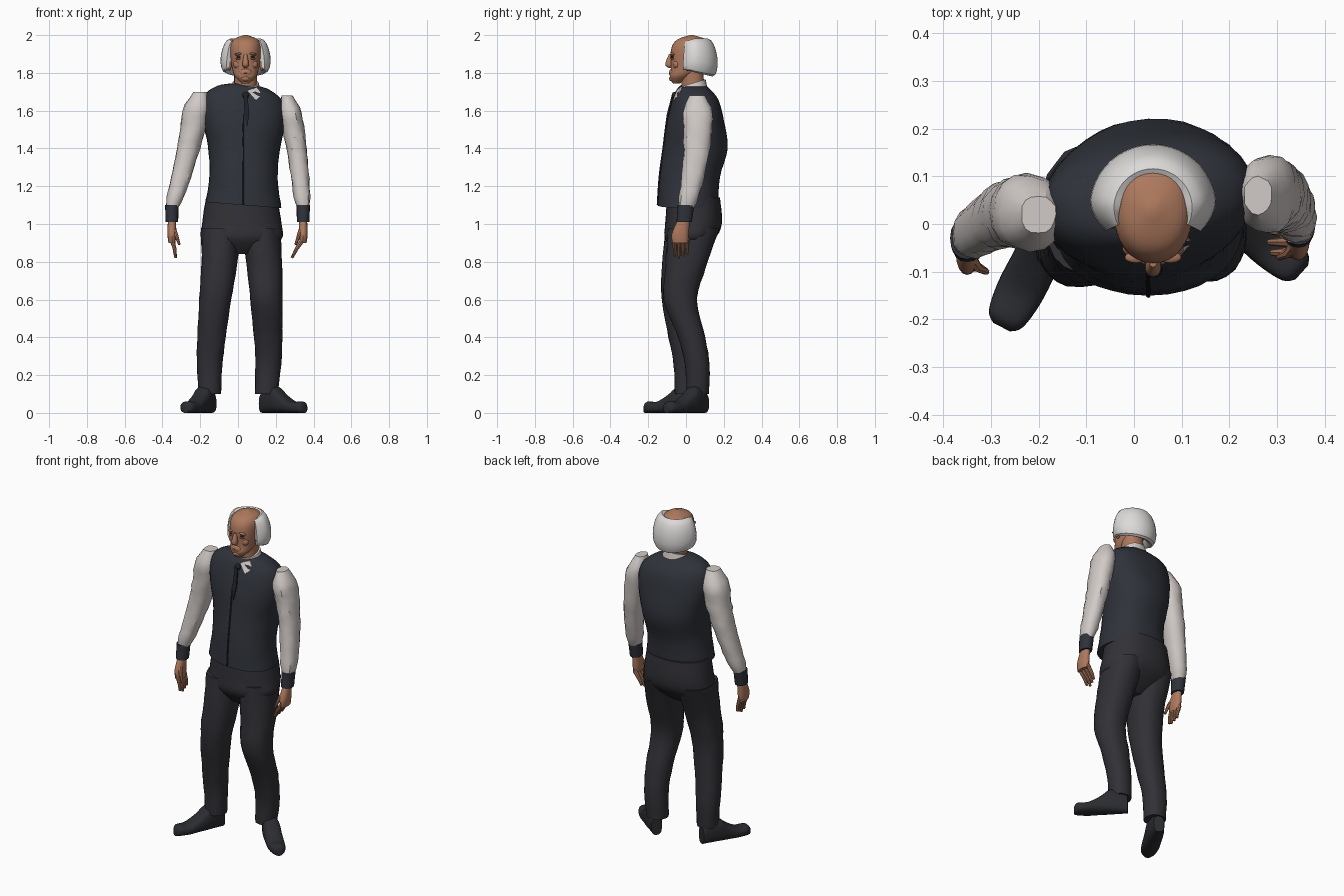
import bpy, bmesh, math, random
from mathutils import Vector

random.seed(4)
cube = bpy.data.objects.get("Cube")
if cube:
    bpy.data.objects.remove(cube, do_unlink=True)


def material(name, red, green, blue):
    mat = bpy.data.materials.new(name)
    mat.use_nodes = True
    mat.diffuse_color = (red, green, blue, 1)
    shader = mat.node_tree.nodes["Principled BSDF"]
    shader.inputs["Base Color"].default_value = (red, green, blue, 1)
    return mat


SKIN = material("skin", .42, .19, .11)
LIP = material("lip", .25, .1, .07)
EYE = material("eye", .05, .03, .03)
HAIR = material("white hair", .72, .7, .69)
SHIRT = material("shirt", .64, .59, .57)
VEST = material("vest", .028, .032, .042)
TIE = material("tie", .015, .016, .022)
TROUSERS = material("trousers", .03, .03, .037)
SHOE = material("shoe", .024, .025, .03)
SIDES = (("right", -1), ("left", 1))
made = []


def finish(name, bm, mat):
    bmesh.ops.recalc_face_normals(bm, faces=bm.faces)
    mesh = bpy.data.meshes.new(name)
    bm.to_mesh(mesh)
    bm.free()
    mesh.materials.append(mat)
    ob = bpy.data.objects.new(name, mesh)
    bpy.context.collection.objects.link(ob)
    made.append(ob)
    return ob


def bridge(name, rings, mat):
    """Join closed rings of points and cap both ends."""
    bm = bmesh.new()
    loops = [[bm.verts.new(point) for point in ring] for ring in rings]
    count = len(loops[0])
    for low, high in zip(loops, loops[1:]):
        for i in range(count):
            j = (i + 1) % count
            bm.faces.new((low[i], low[j], high[j], high[i]))
    bm.faces.new(loops[0])
    bm.faces.new(loops[-1])
    return finish(name, bm, mat)


def smooth_path(keys, steps=4):
    """Catmull-Rom interpolation through the key sections."""
    keys = [Vector(key) for key in keys]
    last = len(keys) - 1
    path = []
    for i in range(last):
        start, end = keys[i], keys[i + 1]
        leave = (end - keys[max(i - 1, 0)]) / 2
        arrive = (keys[min(i + 2, last)] - start) / 2
        for step in range(steps):
            t = step / steps
            ease = t * t * (3 - 2 * t)
            path.append(start.lerp(end, ease) + leave * (t * (1 - t) ** 2) - arrive * (t * t * (1 - t)))
    return path + [keys[last]]


def column(x, rows):
    """Rows are (height, centre y, radius x, radius y)."""
    return smooth_path([(x, y, z, rx, ry) for z, y, rx, ry in rows])


def loft(name, sections, mat, sides=24, power=2.2, rough=0, warp=Vector):
    """Sections are (centre x, centre y, height, radius x, radius y)."""
    rings = []
    for x, y, z, rx, ry in sections:
        ring = []
        for i in range(sides):
            angle = math.tau * i / sides
            c, s = math.cos(angle), math.sin(angle)
            crease = 1 + random.uniform(-rough, rough)
            across = rx * crease * math.copysign(abs(c) ** (2 / power), c)
            depth = ry * crease * math.copysign(abs(s) ** (2 / power), s)
            ring.append(warp(Vector((x + across, y + depth, z))))
        rings.append(ring)
    return bridge(name, rings, mat)


def ball(name, centre, size, mat, tilt=0):
    bm = bmesh.new()
    bmesh.ops.create_uvsphere(bm, u_segments=14, v_segments=8, radius=1)
    ob = finish(name, bm, mat)
    ob.location, ob.scale, ob.rotation_euler.y = centre, size, tilt
    return ob


def tube(name, points, thick, thin, mat, sides=8):
    """Tapering round strand along a few points."""
    points = [Vector(point) for point in points]
    last = len(points) - 1
    rings = []
    for i, point in enumerate(points):
        along = points[min(i + 1, last)] - points[max(i - 1, 0)]
        turn = along.to_track_quat('Z', 'Y')
        radius = thick + (thin - thick) * i / last
        angles = [math.tau * k / sides for k in range(sides)]
        rings.append([point + turn @ Vector((math.cos(a), math.sin(a), 0)) * radius for a in angles])
    return bridge(name, rings, mat)


def plate(name, outline, mat):
    bm = bmesh.new()
    face = bm.faces.new([bm.verts.new(point) for point in outline])
    grown = bmesh.ops.extrude_face_region(bm, geom=[face])["geom"]
    verts = [item for item in grown if isinstance(item, bmesh.types.BMVert)]
    bmesh.ops.translate(bm, vec=(0, .008, 0), verts=verts)
    return finish(name, bm, mat)


def twist(point):
    """Turn the chest slightly and drop its left shoulder."""
    x = point.x - .03
    amount = min(1, max(0, (point.z - 1.2) / .4))
    return point + Vector((0, x * amount, -x)) * .08


# Vest with its front edge
torso = column(.03, [(1.1, .01, .2, .16), (1.25, .02, .18, .16), (1.4, .05, .19, .17), (1.55, .05, .22, .15),
                     (1.66, .05, .21, .12), (1.72, .04, .14, .08), (1.74, .04, .06, .05)])
loft("vest", torso, VEST, sides=36, rough=.006, warp=twist)
front = [twist(Vector((x, y - ry, z))) for x, y, z, rx, ry in torso if z < 1.6]
tube("vest_front_edge", front, .005, .005, TIE)

# Trousers: seat, then legs that thin with height
loft("trouser_seat", column(.02, [(1.14, .04, .19, .14), (1, .04, .21, .15), (.92, .02, .21, .13),
                                  (.84, 0, .1, .05)]), TROUSERS, sides=32, rough=.006)
heights = (.98, .78, .6, .4, .25, .1)
strides = {"right": ((-.09, .03), (-.1, -.02), (-.12, -.04), (-.14, -.02), (-.15, 0), (-.15, 0)),
           "left": ((.12, .04), (.14, 0), (.15, -.03), (.16, .03), (.16, .06), (.15, .06))}
for side, stride in strides.items():
    keys = [(x, y, z, .055 + .05 * z, .06 + .08 * z * z) for z, (x, y) in zip(heights, stride)]
    loft(side + "_trouser_leg", smooth_path(keys), TROUSERS, rough=.025)

# Shoes, lofted from heel to toe
sole = [(0, .05, .03), (.04, .07, .04), (.1, .07, .05), (.15, .05, .05), (.22, .03, .05), (.28, .03, .04),
        (.3, .02, .02)]
for side, heel, toe in (("right", (-.14, .05, 0), (-.28, -.22, 0)), ("left", (.13, .1, 0), (.35, -.1, 0))):
    heel = Vector(heel)
    ahead = (Vector(toe) - heel).normalized()
    across = ahead.cross(Vector((0, 0, 1)))
    loft(side + "_shoe", smooth_path([(0, tall, reach, wide, tall) for reach, tall, wide in sole]), SHOE, power=2.6,
         warp=lambda p: heel + ahead * p.z + across * p.x + Vector((0, 0, max(p.y, 0))))


def arm(side, s, shoulder, wrist, width):
    """Creased sleeve, cuff and hand, following the line from shoulder to wrist."""
    shoulder, wrist = Vector(shoulder), Vector(wrist)
    sections = []
    for i in range(20):
        t = i / 19
        centre = shoulder.lerp(wrist, t) + Vector((.01, .025, 0)) * math.sin(math.pi * t)
        cap = min(1, .45 + 4 * t) * min(1, .75 + 3 * (1 - t))
        sections.append((*centre, cap * (width + (.042 - width) * t), cap * (.088 - .038 * t)))
    loft(side + "_sleeve", sections, SHIRT, sides=16, rough=.05)

    x, y, z = wrist
    loft(side + "_cuff", column(x, [(z + .02, y, .036, .044), (z - .07, y - .01, .033, .04)]), VEST, sides=16)
    loft(side + "_palm", column(x, [(z - .05, y - .01, .02, .03), (z - .13, y - .03, .024, .045),
                                    (z - .18, y - .03, .018, .042)]), SKIN, sides=16)
    lean = Vector((-.06 if s > 0 else .02, 0, -.1))
    for i in range(4):
        root = Vector((x, y - .06 + .022 * i, z - .16))
        middle = root + lean * .5 - Vector((s * .004, 0, 0))
        tube(f"{side}_finger_{i + 1}", [root, middle, root + lean * (1 - .1 * abs(i - 1))], .013, .007, SKIN)
    thumb = Vector((x, y - .03, z - .09))
    tube(side + "_thumb", [thumb, thumb + Vector((-s * .02, -.03, -.04)), thumb + Vector((-s * .04, -.04, -.1))],
         .015, .007, SKIN)


arm("right", -1, (-.2, .02, 1.7), (-.35, -.03, 1.08), .08)
arm("left", 1, (.26, .06, 1.68), (.345, 0, 1.08), .065)

# Neck, head and face
loft("neck", column(.04, [(1.67, .04, .06, .06), (1.83, .03, .06, .06)]), SKIN)
loft("head", column(.04, [(1.745, -.05, .02, .02), (1.78, -.03, .056, .056), (1.82, 0, .07, .08), (1.9, .03, .083, .112),
                          (1.95, .03, .08, .1), (1.98, .03, .06, .07), (2, .03, .01, .01)]), SKIN, sides=32)
loft("nose", column(.04, [(1.9, -.08, .008, .01), (1.845, -.09, .017, .02), (1.825, -.08, .007, .008)]), SKIN)
face = Vector((.04, -.07, 1.8))
ball("chin", face - Vector((0, 0, .03)), (.026, .02, .016), SKIN)
ball("muzzle", face, (.034, .02, .026), SKIN)
ball("mouth", face - Vector((0, .012, 0)), (.02, .009, .004), LIP)
for side, s in SIDES:
    ball(side + "_mouth_corner", face + Vector((s * .022, -.006, -.003)), (.006, .008, .003), LIP, s * .6)
    ball(side + "_cheek", face + Vector((s * .04, .02, .045)), (.025, .02, .024), SKIN)
    eye = face + Vector((s * .036, 0, .085))
    ball(side + "_eye", eye, (.013, .01, .006), EYE)
    ball(side + "_eyelid", eye - Vector((0, 0, .01)), (.017, .01, .005), SKIN)
    ball(side + "_brow", eye + Vector((0, 0, .015)), (.024, .012, .007), SKIN, s * .15)
    ball(side + "_ear", face + Vector((s * .086, .08, .045)), (.013, .02, .034), SKIN)

# Hair, a thick horseshoe around the bald crown
rings = []
for i in range(29):
    t = i / 28
    sweep = math.radians(232 * t - 26)
    c, s = math.cos(sweep), math.sin(sweep)
    full = min(1, .35 + 5 * min(t, 1 - t))
    back = max(0, s) * .012
    ring = []
    for k in range(16):
        angle = math.tau * k / 16
        rise = math.sin(angle)
        reach = .094 + .038 * full * math.cos(angle) - .012 * rise
        ring.append((.04 + reach * c, .034 + reach * s, 1.893 - back + (.088 + back) * (.75 + .25 * full) * rise))
    rings.append(ring)
bridge("hair", rings, HAIR)

# Collar sloping down to the front, its wings and the tie
loft("collar", column(.04, [(1.67, .036, .088, .08), (1.735, .036, .07, .068)]), SHIRT,
     warp=lambda p: p + Vector((0, 0, .3 * p.y)))
throat = Vector((.04, -.06, 1.68))
for side, s in SIDES:
    wing = ((.012, .01, .025), (.06, .03, .045), (.085, .025, .005), (.055, -.01, -.025))
    plate(side + "_collar_wing", [throat + Vector((s * x, y, z)) for x, y, z in wing], SHIRT)
ball("tie_knot", throat, (.018, .016, .02), TIE)
blade = ((-.01, -.016, 0), (.01, -.016, 0), (.02, -.042, -.1), (.006, -.053, -.18), (-.006, -.042, -.1))
plate("tie_blade", [throat + Vector(point) for point in blade], TIE)

# Smooth shading with sharp creases kept
for ob in bpy.context.selected_objects:
    ob.select_set(False)
for ob in made:
    ob.select_set(True)
bpy.context.view_layer.objects.active = made[0]
bpy.ops.object.shade_smooth_by_angle(angle=math.radians(35))
